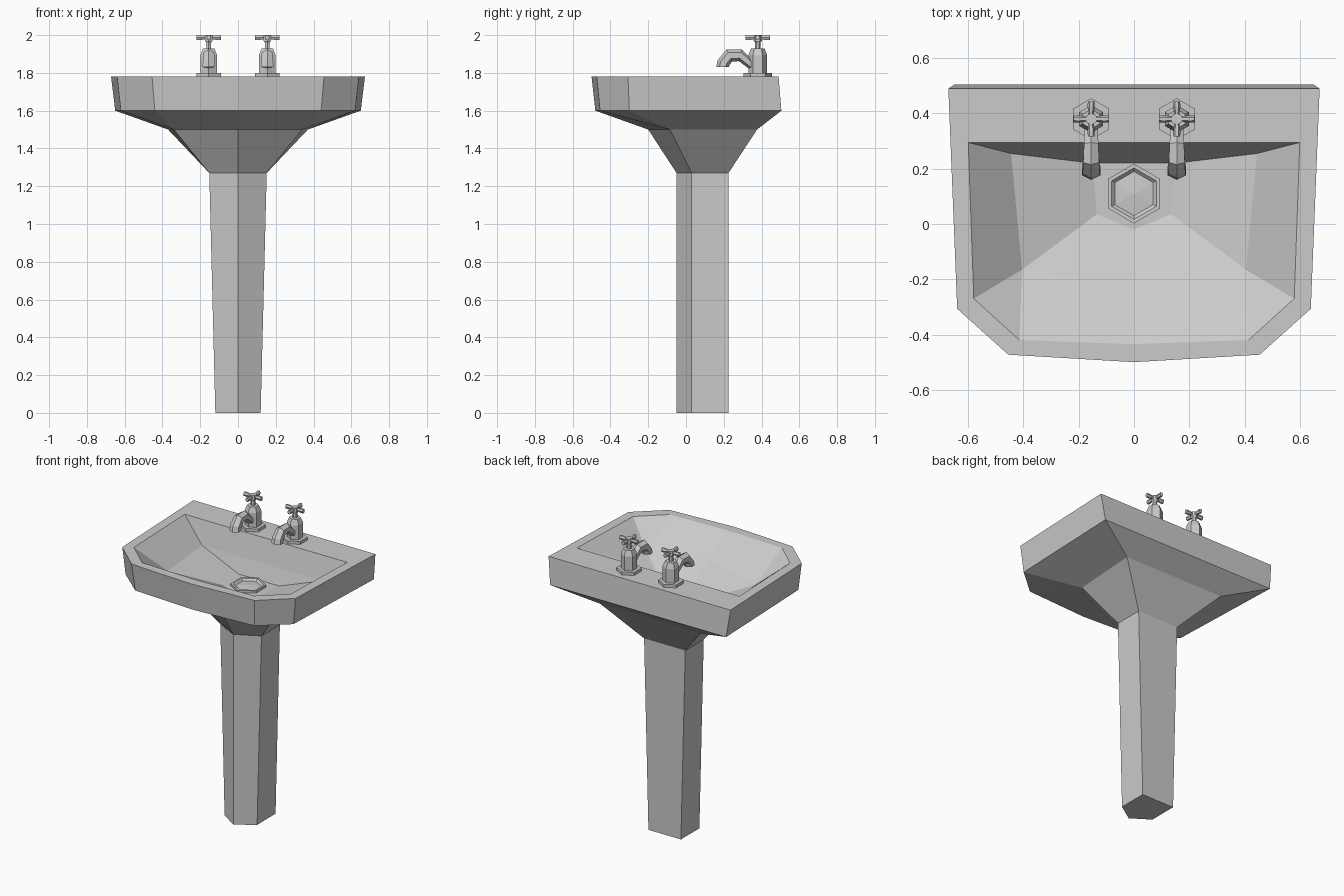
import bpy, bmesh, math
from mathutils import Vector

if "Cube" in bpy.data.objects:
    bpy.data.objects.remove(bpy.data.objects["Cube"])


def loft(name, rings, cap_start=False, cap_end=False):
    """Skin a list of equal-length point rings into a flat-shaded object."""
    bm = bmesh.new()
    vs = [[bm.verts.new(p) for p in r] for r in rings]
    n = len(rings[0])
    for a, b in zip(vs, vs[1:]):
        for i in range(n):
            j = (i + 1) % n
            bm.faces.new((a[i], a[j], b[j], b[i]))
    if cap_start:
        bm.faces.new(vs[0][::-1])
    if cap_end:
        bm.faces.new(vs[-1])
    bmesh.ops.remove_doubles(bm, verts=bm.verts, dist=1e-4)
    bmesh.ops.recalc_face_normals(bm, faces=bm.faces)
    me = bpy.data.meshes.new(name)
    bm.to_mesh(me)
    bm.free()
    ob = bpy.data.objects.new(name, me)
    bpy.context.collection.objects.link(ob)
    return ob


def sym(z, *half):
    """Ring from its right half: back, side, corner, then front centre point."""
    pts = half if len(half) == 4 else (half[0], half[1], half[1], half[2])
    ring = [(x, y, z) for x, y in pts]
    return ring + [(-x, y, z) for x, y in pts[2::-1]]


def hexagon(x, y, z, r):
    """Six-sided ring with corners on the y axis."""
    a = [math.pi / 2 + i * math.pi / 3 for i in range(6)]
    return [(x + r * math.cos(t), y + r * math.sin(t), z) for t in a]


# Pedestal: five-sided tapered column
def post(z, w):
    return sym(z, (w, 0.225), (w, 0.03), (0, -0.05))


loft("pedestal", [post(0, 0.12), post(1.27, 0.152)], cap_start=True)

# Basin: underside, apron, flat rim and faceted bowl in one skin
mid = sym(1.63, (0.445, 0.255), (0.405, -0.165), (0, -0.24))
mid[3] = (0, -0.24, 1.66)
loft("basin", [
    post(1.27, 0.152),
    sym(1.50, (0.37, 0.376), (0.34, -0.085), (0, -0.20)),
    sym(1.60, (0.65, 0.505), (0.62, -0.30), (0.44, -0.455), (0, -0.48)),
    sym(1.78, (0.672, 0.49), (0.64, -0.307), (0.455, -0.473), (0, -0.50)),
    sym(1.78, (0.60, 0.295), (0.58, -0.27), (0.415, -0.42), (0, -0.435)),
    mid,
    sym(1.53, (0.15, 0.22), (0.135, 0.035), (0, -0.02)),
], cap_end=True)

# Drain: raised hexagonal collar with a recessed plug
loft("drain", [hexagon(0, 0.11, z, r) for z, r in
               ((1.52, 0.108), (1.545, 0.108), (1.545, 0.093),
                (1.533, 0.08), (1.54, 0.0))])

# Taps
TAP_Y = 0.38
for side, s in (("left", -1), ("right", 1)):
    x = 0.155 * s
    # Base plate, body, shoulder and stem
    loft(side + "_tap_body", [hexagon(x, TAP_Y, z, r) for z, r in
         ((1.78, 0.075), (1.80, 0.075), (1.80, 0.05), (1.895, 0.05),
          (1.93, 0.035), (1.93, 0.014), (1.96, 0.014), (1.97, 0.022),
          (2.0, 0.022))], cap_end=True)

    # Spout: hexagonal sections given by their outer and inner points (y, z)
    rings = []
    for o, i, w in (((0.35, 1.87), (0.35, 1.81), 0.024),
                    ((0.295, 1.925), (0.28, 1.862), 0.026),
                    ((0.215, 1.925), (0.245, 1.86), 0.029),
                    ((0.168, 1.868), (0.232, 1.845), 0.031),
                    ((0.16, 1.83), (0.226, 1.83), 0.033)):
        o, i = Vector((x, *o)), Vector((x, *i))
        dx = Vector((w, 0, 0))
        p, q = o.lerp(i, 0.25), o.lerp(i, 0.75)
        rings.append([o, p + dx, q + dx, i, q - dx, p - dx])
    loft(side + "_spout", rings, cap_start=True, cap_end=True)

    # Cross handle: two bars that widen toward their ends
    for k in range(2):
        bar = []
        for t, w, h in ((-0.064, 0.012, 0.013), (-0.045, 0.013, 0.013),
                        (-0.015, 0.009, 0.009), (0.015, 0.009, 0.009),
                        (0.045, 0.013, 0.013), (0.064, 0.012, 0.013)):
            sec = [(w, 0), (w * 0.5, h), (-w * 0.5, h),
                   (-w, 0), (-w * 0.5, -h), (w * 0.5, -h)]
            bar.append([(x + (t if k else u), TAP_Y + (u if k else t),
                         1.987 + v) for u, v in sec])
        loft(f"{side}_handle_bar_{k + 1}", bar, cap_start=True, cap_end=True)
